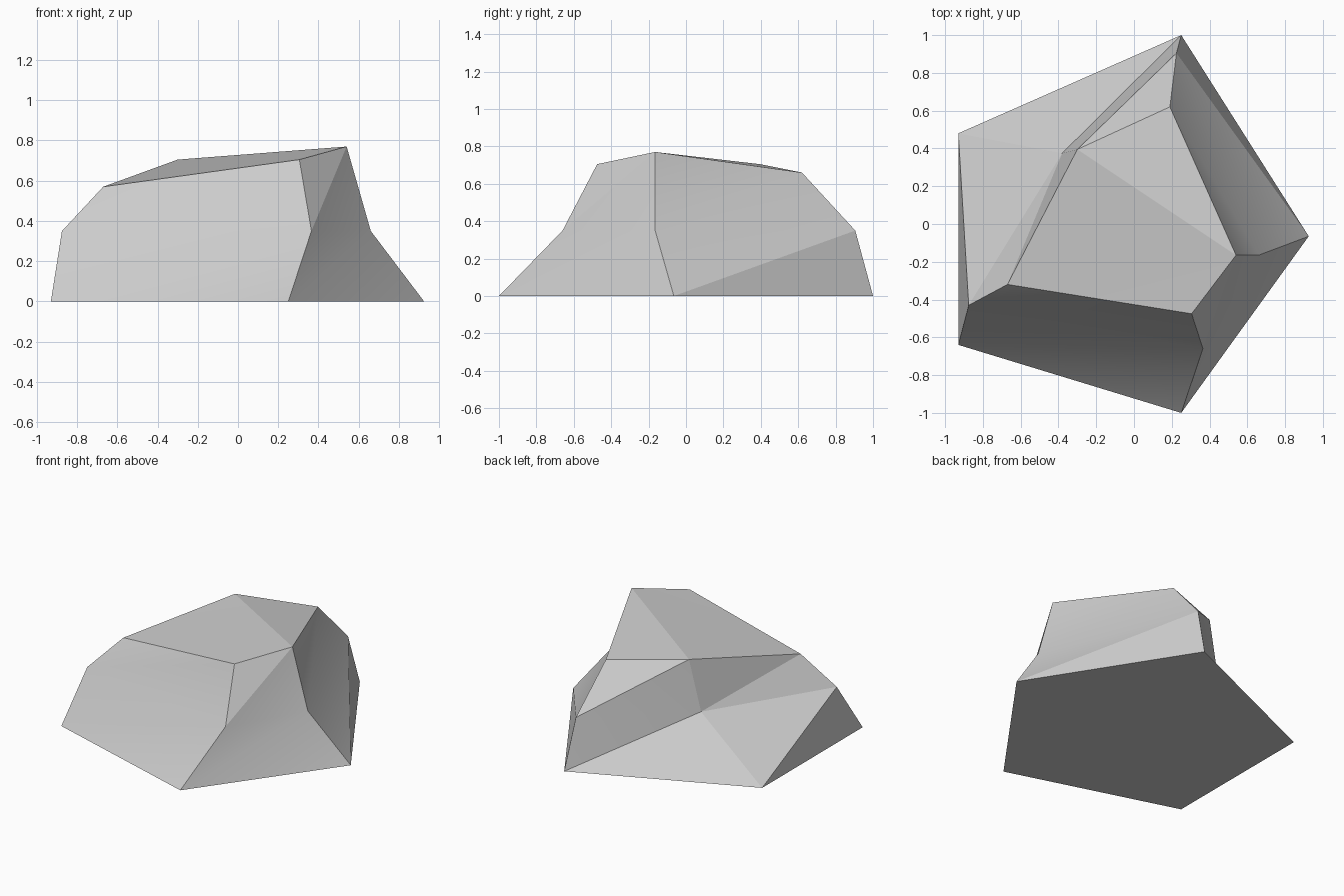
import bpy
import bmesh
import math

cube = bpy.data.objects.get("Cube")
if cube:
    bpy.data.objects.remove(cube, do_unlink=True)

# Stone colour
stone = bpy.data.materials.new("stone_grey")
stone.use_nodes = True
grey = (0.6, 0.6, 0.6, 1)
stone.diffuse_color = grey
stone.node_tree.nodes["Principled BSDF"].inputs["Base Color"].default_value = grey

# Five-sided cross-sections, counter-clockwise from the left-hand (+x) corner
base = [(0.925, -0.065, 0), (0.25, 1, 0), (-0.93, 0.48, 0), (-0.93, -0.64, 0), (0.25, -1, 0)]
waist = [(0.66, -0.165, 0.35), (0.225, 0.905, 0.35), (-0.38, 0.375, 0.35),
         (-0.875, -0.43, 0.35), (0.365, -0.66, 0.35)]
crown = [(0.54, -0.165, 0.77), (0.19, 0.62, 0.66), (-0.3, 0.395, 0.705),
         (-0.67, -0.32, 0.57), (0.305, -0.475, 0.705)]

bm = bmesh.new()
rings = [[bm.verts.new(p) for p in ring] for ring in (base, waist, crown)]

# Flat underside
bm.faces.new(reversed(rings[0]))

# Faceted walls, every panel split along the same diagonal
for low, high in zip(rings, rings[1:]):
    for i in range(len(low)):
        j = (i + 1) % len(low)
        bm.faces.new((low[i], low[j], high[j]))
        bm.faces.new((low[i], high[j], high[i]))

# Gently folded top, fanned from the highest corner
top = rings[2]
for i in range(1, len(top) - 1):
    bm.faces.new((top[0], top[i], top[i + 1]))

mesh = bpy.data.meshes.new("rock")
bm.to_mesh(mesh)
bm.free()
mesh.materials.append(stone)

rock = bpy.data.objects.new("rock", mesh)
bpy.context.collection.objects.link(rock)
bpy.context.view_layer.objects.active = rock
rock.select_set(True)
bpy.ops.object.shade_smooth_by_angle(angle=math.radians(15))
